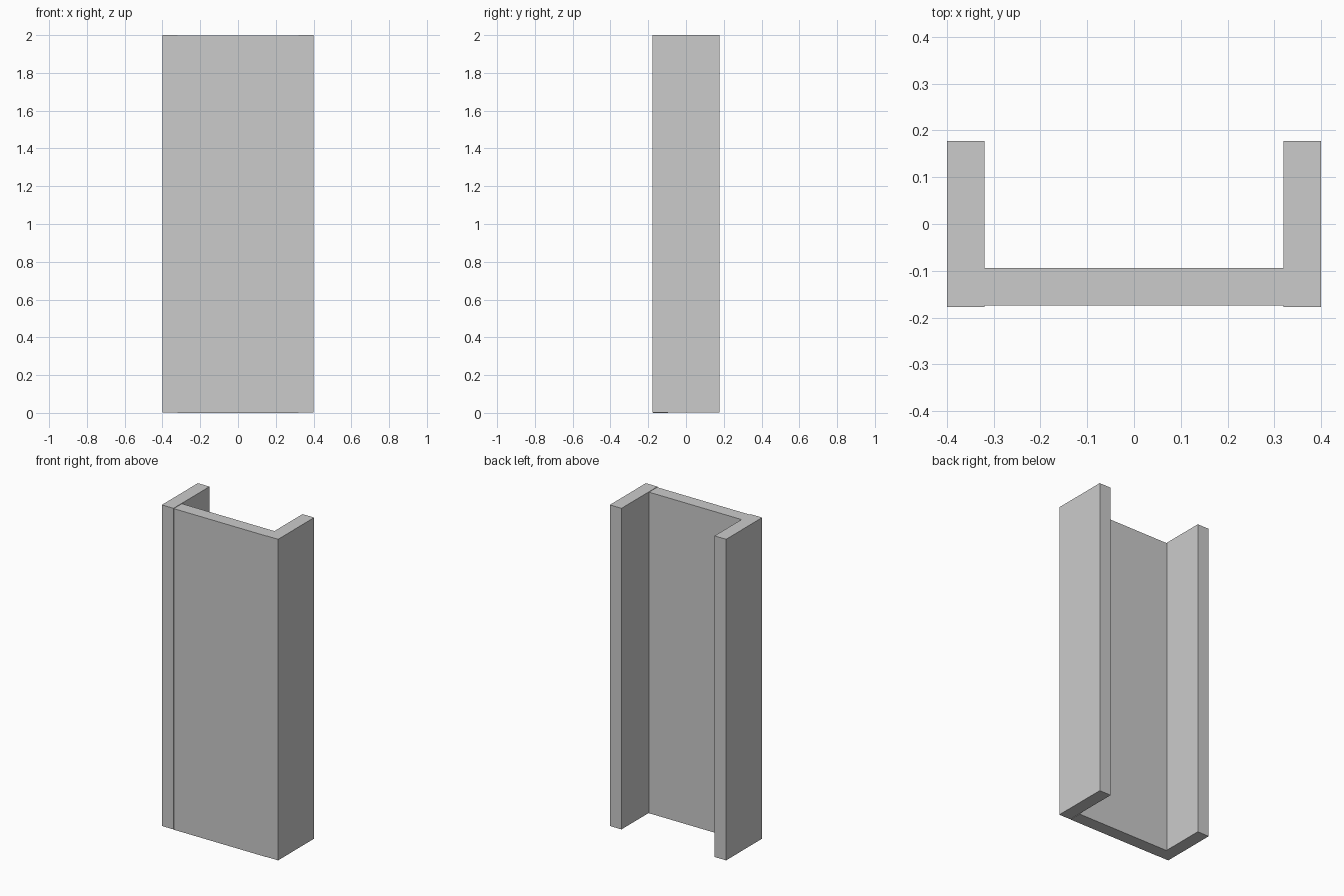
import bpy

if "Cube" in bpy.data.objects:
    bpy.data.objects.remove(bpy.data.objects["Cube"])


def box(name, x0, x1, y0, y1, z0, z1):
    """Axis-aligned box given by its limits."""
    centre = ((x0 + x1) / 2, (y0 + y1) / 2, (z0 + z1) / 2)
    bpy.ops.mesh.primitive_cube_add(size=1, location=centre)
    ob = bpy.context.object
    ob.name = name
    ob.scale = (x1 - x0, y1 - y0, z1 - z0)
    bpy.ops.object.transform_apply(location=True, rotation=False, scale=True)
    return ob


# Front panel, set back and lowered a hair relative to the side panels
box("front_panel", -0.32, 0.32, -0.174, -0.094, 0, 1.997)

# Side panels, mirrored across x
side = box("side_panels", 0.32, 0.40, -0.177, 0.177, 0.003, 2)
side.location = (0, 0, 0)
side.modifiers.new("mirror", 'MIRROR').use_axis = (True, False, False)
